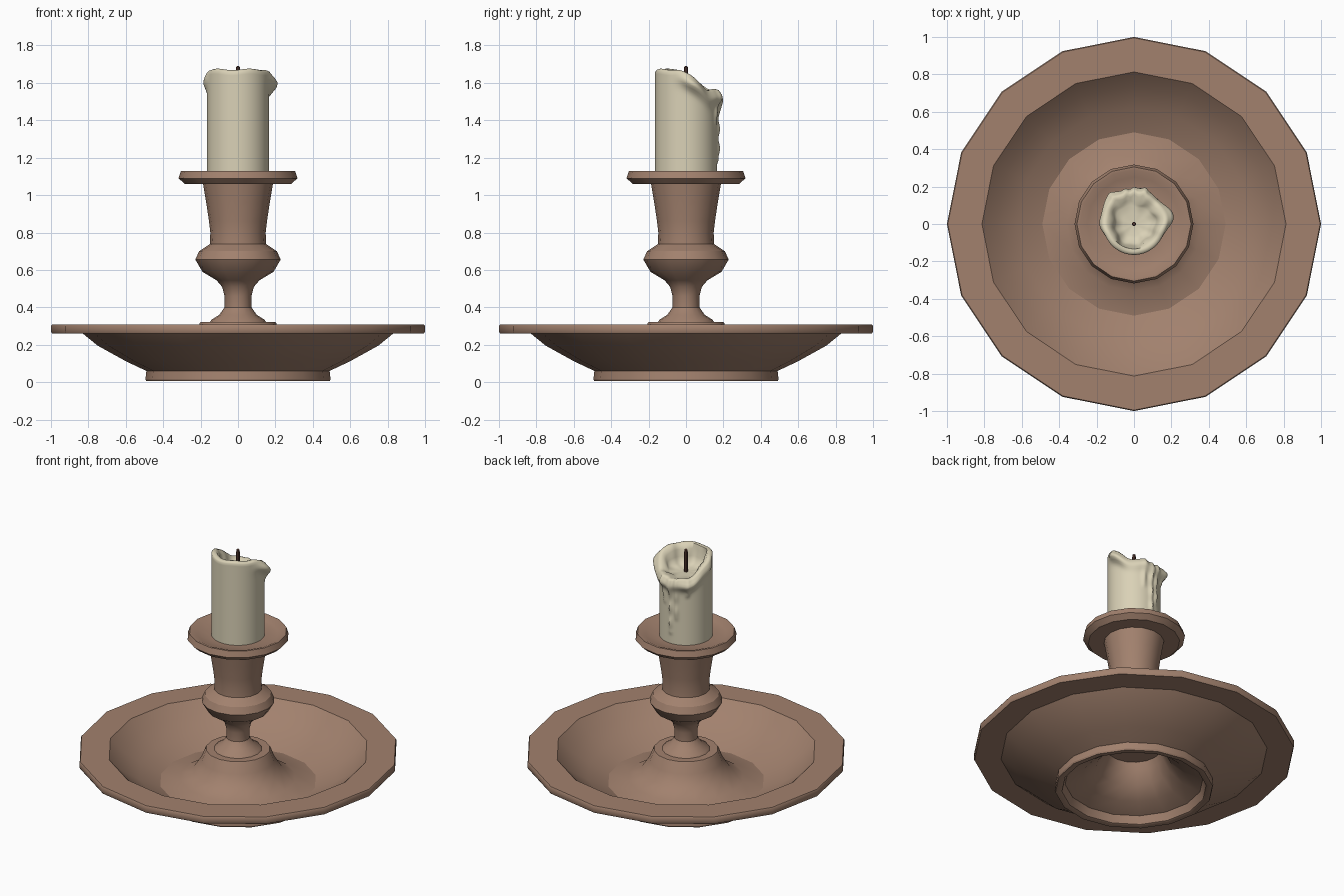
import bpy, bmesh, math

if "Cube" in bpy.data.objects:
    bpy.data.objects.remove(bpy.data.objects["Cube"])


def material(name, color):
    m = bpy.data.materials.new(name)
    m.diffuse_color = (*color, 1)
    m.use_nodes = True
    m.node_tree.nodes["Principled BSDF"].inputs["Base Color"].default_value = m.diffuse_color
    return m


BROWN = material("brown_clay", (0.36, 0.22, 0.155))
WAX = material("cream_wax", (0.70, 0.64, 0.47))
WICK = material("dark_wick", (0.09, 0.04, 0.03))


def revolve(name, rows, n, mat, angle=32):
    """Rows run from the bottom axis up the outside to the top axis.
    Each row is an (r, z) pair or a function of the angle giving one."""
    bm = bmesh.new()
    rings = []
    for row in rows:
        if not callable(row) and row[0] == 0:
            rings.append([bm.verts.new((0, 0, row[1]))])
            continue
        ring = []
        for i in range(n):
            a = 2 * math.pi * i / n
            r, z = row(a) if callable(row) else row
            ring.append(bm.verts.new((r * math.cos(a), r * math.sin(a), z)))
        rings.append(ring)
    for low, up in zip(rings, rings[1:]):
        for i in range(n):
            j = (i + 1) % n
            if len(low) == 1:
                bm.faces.new((low[0], up[j], up[i]))
            elif len(up) == 1:
                bm.faces.new((low[i], low[j], up[0]))
            else:
                bm.faces.new((low[i], low[j], up[j], up[i]))
    bmesh.ops.recalc_face_normals(bm, faces=bm.faces)
    me = bpy.data.meshes.new(name)
    bm.to_mesh(me)
    bm.free()
    me.materials.append(mat)
    ob = bpy.data.objects.new(name, me)
    bpy.context.collection.objects.link(ob)
    bpy.ops.object.select_all(action='DESELECT')
    ob.select_set(True)
    bpy.context.view_layer.objects.active = ob
    bpy.ops.object.shade_smooth_by_angle(angle=math.radians(angle))
    return ob


# Wide drip dish: hollow underneath, foot ring, bowl, flat rim, central cone
revolve("drip_dish", [
    (0, 0.295), (0.17, 0.295), (0.19, 0.25), (0.235, 0.17), (0.32, 0.10),
    (0.43, 0.06), (0.45, 0.01), (0.46, 0.005), (0.49, 0.005), (0.495, 0.015),
    (0.49, 0.06), (0.60, 0.112), (0.75, 0.195), (0.83, 0.26),
    (0.995, 0.26), (1.0, 0.27), (1.0, 0.30), (0.995, 0.308),
    (0.813, 0.308), (0.74, 0.235), (0.62, 0.155), (0.49, 0.10),
    (0.36, 0.125), (0.275, 0.18), (0.23, 0.25), (0.205, 0.315),
    (0.20, 0.322), (0.15, 0.322), (0, 0.322)], 16, BROWN)

# Turned stem with bulb, tapered socket and flared collar
revolve("stem_and_socket", [
    (0, 0.315), (0.155, 0.315), (0.14, 0.335), (0.10, 0.36), (0.072, 0.40),
    (0.072, 0.46), (0.085, 0.51), (0.115, 0.545), (0.19, 0.59),
    (0.228, 0.655), (0.208, 0.70), (0.15, 0.738), (0.148, 0.80),
    (0.155, 0.86), (0.17, 0.96), (0.187, 1.06), (0.285, 1.06),
    (0.318, 1.09), (0.305, 1.13), (0.29, 1.13), (0.25, 1.112),
    (0.17, 1.105), (0, 1.105)], 16, BROWN)


# Melted candle: the rim sags towards the back and overflows in drips
BASE, RADIUS, STEPS = 1.09, 0.165, 36
DRIPS = [(72, 0.014, 1.36), (90, 0.017, 1.16), (104, 0.013, 1.26), (128, 0.010, 1.42)]


def smooth(t):
    t = max(0, min(1, t))
    return t * t * (3 - 2 * t)


def bump(a, center, width):
    d = (math.degrees(a) - center + 180) % 360 - 180
    return math.exp(-(d / width) ** 2)


def rim_height(a):
    sag = smooth((math.sin(a) + 0.35) / 1.35)
    return 1.672 - 0.115 * sag + 0.007 * sag * math.sin(7 * a) + 0.004 * math.sin(5 * a + 1)


def wall_radius(a, z):
    below = rim_height(a) - z
    lip = 0.024 * smooth((math.sin(a) + 0.45) / 0.6) + 0.018 * bump(a, 10, 22)
    lip += 0.012 * bump(a, 125, 18)
    lip *= 1 + 0.25 * math.sin(6 * a)
    r = RADIUS + lip * math.exp(-((below - 0.045) / 0.036) ** 2)
    for center, size, end in DRIPS:
        reach = smooth((z - end) / 0.03)
        r += size * bump(a, center, 4.5) * reach * (0.75 + 0.25 * math.sin(z * 60 + center))
    return r


def wall(k):
    def row(a):
        z = BASE + (rim_height(a) - 0.012 - BASE) * k / STEPS
        return wall_radius(a, z), z
    return row


def rim(inset, drop):
    return lambda a: (wall_radius(a, rim_height(a) - 0.012) - inset, rim_height(a) - drop)


def pool(r, mix):
    def row(a):
        z = 1.535 + (rim_height(a) - 0.01 - 1.535) * mix
        return r * (1 + 0.07 * math.sin(3 * a + 1) + 0.04 * math.sin(8 * a)), z
    return row


rows = [(0, BASE)] + [wall(k) for k in range(STEPS + 1)]
rows += [rim(0.006, 0.004), rim(0.018, 0.0), rim(0.032, 0.003)]
rows += [pool(0.122, 0.8), pool(0.112, 0.45), pool(0.098, 0.15), pool(0.06, 0.03), (0, 1.535)]
revolve("melted_candle", rows, 112, WAX, 60)

# Burnt wick
revolve("wick", [(0, 1.52), (0.012, 1.52), (0.012, 1.66), (0.010, 1.685), (0, 1.692)], 8, WICK, 40)
